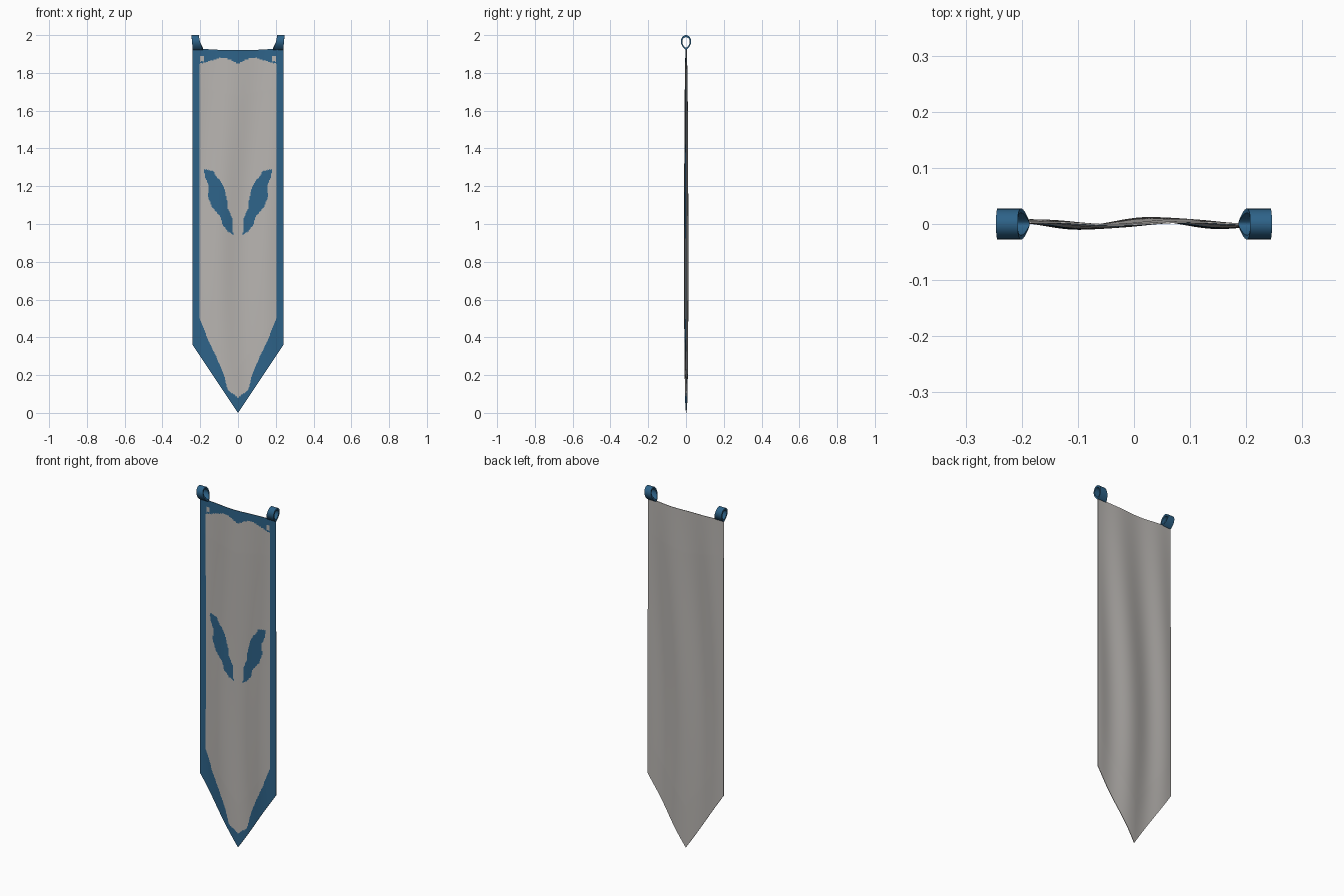
import bpy, bmesh, math

if "Cube" in bpy.data.objects:
    bpy.data.objects.remove(bpy.data.objects["Cube"])

HALF_W, COLS, ROWS = 0.24, 96, 300


def material(name, rgb):
    m = bpy.data.materials.new(name)
    m.diffuse_color = (*rgb, 1)
    m.use_nodes = True
    m.node_tree.nodes["Principled BSDF"].inputs["Base Color"].default_value = m.diffuse_color
    return m


GREY = material("grey_cloth", (0.48, 0.46, 0.44))
BLUE = material("blue_trim", (0.027, 0.125, 0.25))

# Emblem outline, one side only: |x|, z
WING = [(.18, 1.29), (.13, 1.28), (.115, 1.25), (.09, 1.225), (.07, 1.18),
        (.058, 1.13), (.053, 1.08), (.032, 1.035), (.027, .945), (.053, .96),
        (.085, 1.0), (.09, 1.035), (.138, 1.09), (.16, 1.15), (.153, 1.20), (.175, 1.25)]
# Inner border of the pointed hem: |x|, z
HEM = [(0, .08), (.053, .12), (.074, .20), (.116, .30), (.16, .39), (.19, .47), (.206, .51)]


def inside(x, z, poly):
    hit = False
    for (x1, z1), (x2, z2) in zip(poly, poly[1:] + poly[:1]):
        if (z1 > z) != (z2 > z) and x < x1 + (z - z1) * (x2 - x1) / (z2 - z1):
            hit = not hit
    return hit


def hem_height(x):
    for (x1, z1), (x2, z2) in zip(HEM, HEM[1:]):
        if x <= x2:
            return z1 + (z2 - z1) * (x - x1) / (x2 - x1)
    return 9


def is_blue(x, z):
    x = abs(x)
    if x > 0.2045 or z < hem_height(x):
        return True
    if z > 1.8:
        if 0.178 < x < 0.2 and 1.86 < z < 1.89:
            return False
        if x < 0.09:
            return z > 1.88 - 0.035 * (1 - x / 0.09) ** 2
        return z > 1.88 - 0.02 * (x - 0.09) / 0.07
    return inside(x, z, WING)


def cloth_point(i, j, side):
    u, v = 2 * i / COLS - 1, j / ROWS
    x = HALF_W * u
    low = 0.36 * abs(u)
    z = low + (1.92 + 0.012 * u * u - low) * v
    # soft vertical folds, calmer at the edges and the hanging rod
    calm = (1 - 0.75 * u ** 4) * (0.35 + 0.65 * math.sin(math.pi * min(1, 0.15 + 0.85 * v)))
    y = 0.001 + 0.008 * calm * math.sin(24 * x + 0.9 * math.sin(2.2 * z))
    thick = 0.0015 + 0.002 * (1 - u ** 4) * min(1, 8 * v, 8 * (1 - v))
    return x, y + side * thick, z


# Cloth: front and back sheets joined by a narrow rim
bm = bmesh.new()
sheets = {s: [[bm.verts.new(cloth_point(i, j, s)) for j in range(ROWS + 1)]
              for i in range(COLS + 1)] for s in (-1, 1)}
F, B = sheets[-1], sheets[1]
for i in range(COLS):
    for j in range(ROWS):
        f = bm.faces.new((F[i][j], F[i + 1][j], F[i + 1][j + 1], F[i][j + 1]))
        c = f.calc_center_median()
        f.material_index = int(is_blue(c.x, c.z))
        bm.faces.new((B[i][j], B[i][j + 1], B[i + 1][j + 1], B[i + 1][j]))
rim = ([(i, 0) for i in range(COLS)] + [(COLS, j) for j in range(ROWS)]
       + [(i, ROWS) for i in range(COLS, 0, -1)] + [(0, j) for j in range(ROWS, 0, -1)])
for (a, b), (c, d) in zip(rim, rim[1:] + rim[:1]):
    bm.faces.new((F[a][b], B[a][b], B[c][d], F[c][d]))


def finish(bm, name, mats, angle):
    bmesh.ops.recalc_face_normals(bm, faces=bm.faces)
    me = bpy.data.meshes.new(name)
    bm.to_mesh(me)
    bm.free()
    for m in mats:
        me.materials.append(m)
    ob = bpy.data.objects.new(name, me)
    bpy.context.collection.objects.link(ob)
    bpy.ops.object.select_all(action='DESELECT')
    ob.select_set(True)
    bpy.context.view_layer.objects.active = ob
    bpy.ops.object.shade_smooth_by_angle(angle=math.radians(angle))


finish(bm, "banner_cloth", [GREY, BLUE], 50)


# Hanging loops: teardrop bands that flare towards the cloth
def hanging_loop(name, sign):
    bm = bmesh.new()
    n, rings = 32, []
    for k in range(n):
        t = 2 * math.pi * k / n
        s, c = math.sin(t), math.cos(t)
        low = (1 - c) / 2
        pinch = 1 - 0.5 * low ** 3
        x_in, x_out = 0.207 - 0.021 * low ** 1.5, 0.246 - 0.006 * low
        ring = []
        for x, r in ((x_in, 1), (x_out, 1), (x_out, 0.72), (x_in, 0.72)):
            ring.append(bm.verts.new((sign * x, 0.029 * r * s * pinch, 1.961 + 0.039 * r * c)))
        rings.append(ring)
    for k in range(n):
        a, b = rings[k], rings[(k + 1) % n]
        for m in range(4):
            bm.faces.new((a[m], a[(m + 1) % 4], b[(m + 1) % 4], b[m]))
    finish(bm, name, [BLUE], 40)


hanging_loop("left_loop", -1)
hanging_loop("right_loop", 1)
